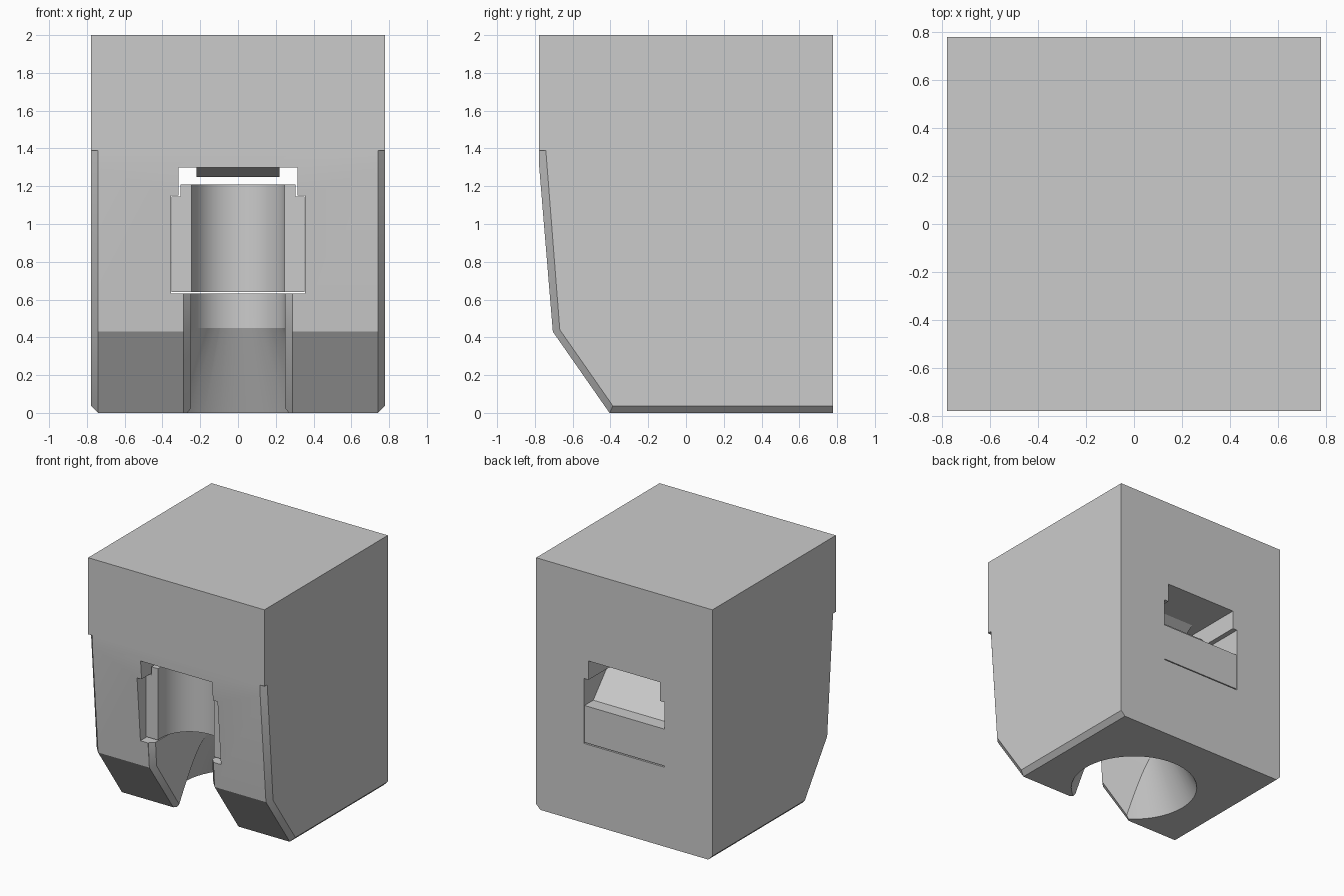
import bpy, bmesh, math
from mathutils import Matrix

if "Cube" in bpy.data.objects:
    bpy.data.objects.remove(bpy.data.objects["Cube"], do_unlink=True)

grey = bpy.data.materials.new("light_grey")
grey.use_nodes = True
grey.diffuse_color = (0.6, 0.6, 0.6, 1)
grey.node_tree.nodes["Principled BSDF"].inputs["Base Color"].default_value = (0.6, 0.6, 0.6, 1)


def finish(name, bm):
    bmesh.ops.recalc_face_normals(bm, faces=bm.faces)
    mesh = bpy.data.meshes.new(name)
    bm.to_mesh(mesh)
    bm.free()
    mesh.materials.append(grey)
    obj = bpy.data.objects.new(name, mesh)
    bpy.context.collection.objects.link(obj)
    return obj


def loft_x(name, rings):
    """Join (x, [(y, z), ...]) cross-sections; repeated points are merged."""
    bm = bmesh.new()
    loops = []
    for x, pts in rings:
        seen = {}
        loops.append([seen.setdefault(p, None) or seen.update({p: bm.verts.new((x, *p))}) or seen[p]
                      for p in pts])
    for a, b in zip(loops, loops[1:]):
        for i in range(len(a)):
            j = (i + 1) % len(a)
            verts = list(dict.fromkeys((a[i], a[j], b[j], b[i])))
            if len(verts) > 2:
                bm.faces.new(verts)
    for end in (loops[0], loops[-1]):
        bm.faces.new(list(dict.fromkeys(end)))
    return finish(name, bm)


def prism_y(name, pts, y0, y1):
    """Extrude an (x, z) outline along y."""
    bm = bmesh.new()
    face = bm.faces.new([bm.verts.new((x, y0, z)) for x, z in pts])
    new = bmesh.ops.extrude_face_region(bm, geom=[face])["geom"]
    bmesh.ops.translate(bm, vec=(0, y1 - y0, 0),
                        verts=[v for v in new if isinstance(v, bmesh.types.BMVert)])
    return finish(name, bm)


def cone_z(name, y, r0, r1, z0, z1):
    bm = bmesh.new()
    bmesh.ops.create_cone(bm, cap_ends=True, segments=64, radius1=r0, radius2=r1, depth=z1 - z0,
                          matrix=Matrix.Translation((0, y, (z0 + z1) / 2)))
    return finish(name, bm)


def boolean(obj, tool, operation="DIFFERENCE"):
    tool.hide_render = True
    mod = obj.modifiers.new("cut", "BOOLEAN")
    mod.operation, mod.solver, mod.object = operation, "EXACT", tool
    bpy.context.view_layer.objects.active = obj
    bpy.ops.object.modifier_apply(modifier=mod.name)
    bpy.data.objects.remove(tool, do_unlink=True)


def t_outline(wide, narrow, bottom, shoulder, top):
    return [(-wide, bottom), (wide, bottom), (wide, shoulder), (narrow, shoulder),
            (narrow, top), (-narrow, top), (-narrow, shoulder), (-wide, shoulder)]


# Main block with a tapered nose and chamfered side edges
H = 0.777
inner = [(-H, 2), (-H, 1.39), (-H, 1.39), (-H, 1.30), (-0.705, 0.43), (-0.405, 0), (H, 0), (H, 2)]
outer = [(-H, 2), (-H, 1.39), (-0.742, 1.39), (-0.735, 1.30), (-0.668, 0.44), (-0.387, 0.037),
         (H, 0.037), (H, 2)]
block = loft_x("block", [(-H, outer), (-0.74, inner), (0.74, inner), (H, outer)])

# Stepped pocket running from front to back
boolean(block, prism_y("pocket_cutter", t_outline(0.355, 0.315, 0.633, 1.15, 1.30), -1, 1))

# Open slot, round bore and flared mouth under the pocket
boolean(block, prism_y("slot_cutter", [(-0.25, -0.1), (0.25, -0.1), (0.25, 0.66), (-0.25, 0.66)], -1, 0))
boolean(block, cone_z("bore_cutter", 0, 0.2501, 0.2501, -0.1, 0.66))
boolean(block, cone_z("mouth_cutter", 0, 0.519, 0.25, -0.1, 0.45))

# Chamfer along the front edges of the slot
surface = [(-0.72, 0.66), (-0.705, 0.43), (-0.336, -0.1), (-1, -0.1), (-1, 0.66)]
inset = [(-0.682, 0.66), (-0.667, 0.44), (-0.296, -0.1), (-1, -0.1), (-1, 0.66)]
boolean(block, loft_x("chamfer_cutter", [(-0.288, surface), (-0.249, inset), (0.249, inset),
                                         (0.288, surface)]))

# Sliding insert with a ramped back and a round groove in its front
side = [(-0.655, 0.641), (0.775, 0.641), (0.775, 0.935), (0.665, 0.935), (0.42, 1.21), (-0.655, 1.21)]
insert = loft_x("insert", [(-0.5, side), (0.5, side)])
boolean(insert, prism_y("insert_outline", t_outline(0.352, 0.305, 0.5, 1.146, 1.4), -1, 1), "INTERSECT")
boolean(insert, cone_z("groove_cutter", -0.61, 0.25, 0.25, 0.5, 1.4))

# Small stop hanging from the pocket ceiling
stop = [(0.12, 1.302), (0.34, 1.25), (0.42, 1.302)]
loft_x("ceiling_stop", [(-0.22, stop), (0.22, stop)])

for obj in (block, insert):
    bpy.ops.object.select_all(action="DESELECT")
    obj.select_set(True)
    bpy.context.view_layer.objects.active = obj
    bpy.ops.object.shade_smooth_by_angle(angle=math.radians(25))
